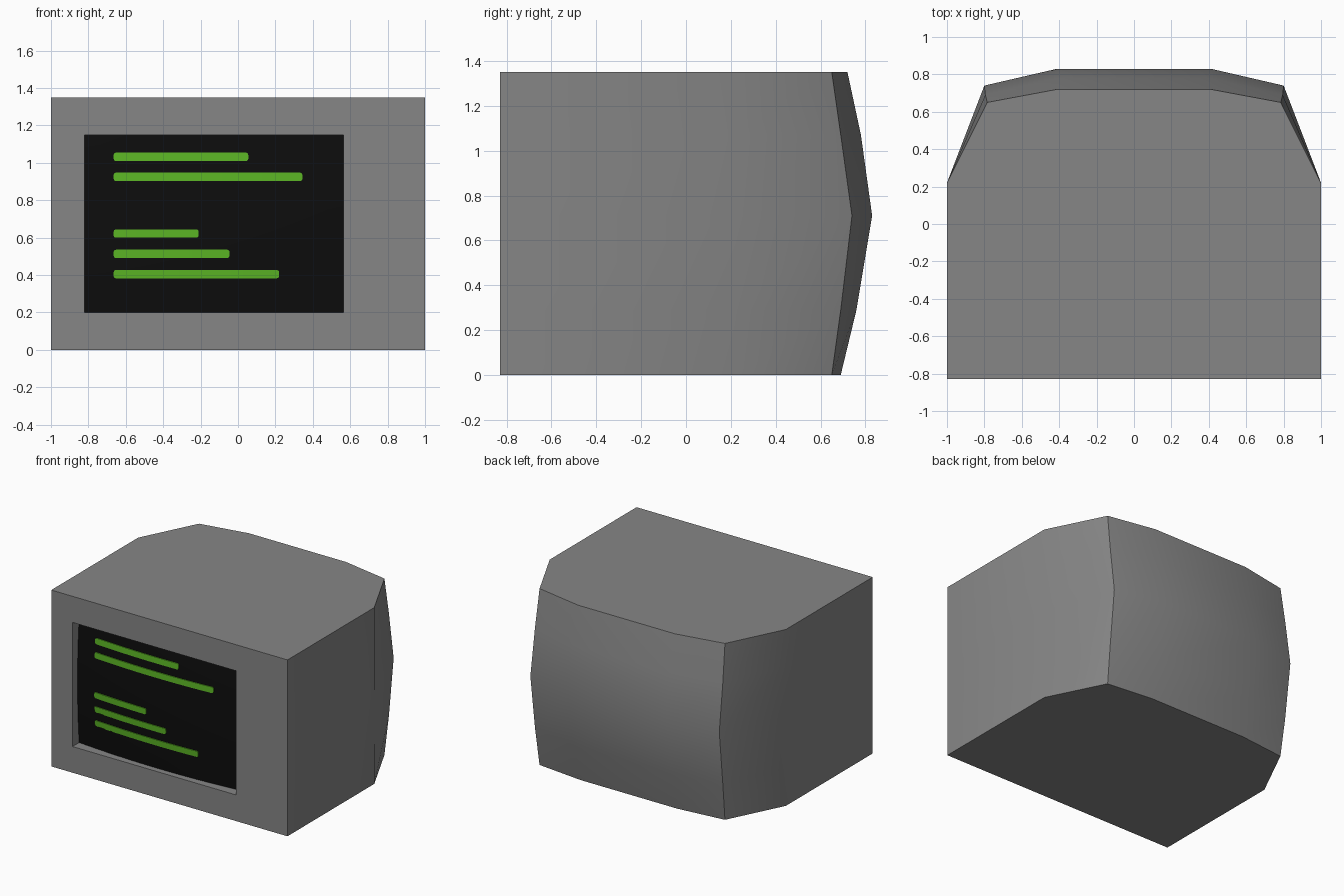
import bpy, bmesh, math

if "Cube" in bpy.data.objects:
    bpy.data.objects.remove(bpy.data.objects["Cube"])

def material(name, rgb):
    m = bpy.data.materials.new(name)
    m.diffuse_color = (*rgb, 1)
    m.use_nodes = True
    m.node_tree.nodes["Principled BSDF"].inputs["Base Color"].default_value = m.diffuse_color
    return m

GREY = material("grey casing", (0.24, 0.24, 0.24))
BLACK = material("black screen", (0.004, 0.004, 0.004))
GREEN = material("green text", (0.105, 0.46, 0.018))

def finish(name, bm, mat, recalc=True):
    if recalc:
        bmesh.ops.recalc_face_normals(bm, faces=bm.faces)
    me = bpy.data.meshes.new(name)
    bm.to_mesh(me)
    bm.free()
    me.materials.append(mat)
    ob = bpy.data.objects.new(name, me)
    bpy.context.collection.objects.link(ob)
    bpy.ops.object.select_all(action='DESELECT')
    ob.select_set(True)
    bpy.context.view_layer.objects.active = ob
    bpy.ops.object.shade_smooth_by_angle(angle=math.radians(30))
    return ob

# Screen opening and bulging glass depth
FRONT = -0.83
X0, X1, Z0, Z1 = -0.82, 0.565, 0.20, 1.15

def glass_y(x, z):
    u = (2 * x - X0 - X1) / (X1 - X0)
    v = (2 * z - Z0 - Z1) / (Z1 - Z0)
    return FRONT + 0.025 + 0.035 * u * u + 0.02 * v * v

# Casing: horizontal outlines stacked by height, (z, corner x, corner y, middle y)
ROWS = [(0, .785, .65, .69), (.29, .795, .69, .76), (.71, .80, .74, .83),
        (1.07, .795, .69, .78), (1.35, .785, .65, .72)]
bm = bmesh.new()
rings = []
for z, cx, cy, my in ROWS:
    half = [(1, FRONT), (1, .22), (cx, cy), (.41, my)]
    pts = half + [(-x, y) for x, y in reversed(half)]
    rings.append([bm.verts.new((x, y, z)) for x, y in pts])
for a, b in zip(rings, rings[1:]):
    for i in range(7):
        bm.faces.new((a[i], a[i + 1], b[i + 1], b[i]))
bm.faces.new(rings[0])
bm.faces.new(rings[-1])

# Front frame and recess walls
corners = [(X0, Z0), (X1, Z0), (X1, Z1), (X0, Z1)]
rim = [bm.verts.new((x, FRONT, z)) for x, z in corners]
deep = [bm.verts.new((x, FRONT + 0.1, z)) for x, z in corners]
right = [r[0] for r in rings]
left = [r[-1] for r in rings]
bm.faces.new((left[0], right[0], rim[1], rim[0]))
bm.faces.new((left[-1], right[-1], rim[2], rim[3]))
bm.faces.new(right + [rim[2], rim[1]])
bm.faces.new(left + [rim[3], rim[0]])
for i in range(4):
    j = (i + 1) % 4
    bm.faces.new((rim[i], rim[j], deep[j], deep[i]))
bm.faces.new(deep)
finish("casing", bm, GREY)

# Curved screen glass
bm = bmesh.new()
NX, NZ = 16, 12
grid = []
for k in range(NZ + 1):
    z = Z0 + (Z1 - Z0) * k / NZ
    xs = [X0 + (X1 - X0) * i / NX for i in range(NX + 1)]
    grid.append([bm.verts.new((x, glass_y(x, z), z)) for x in xs])
for a, b in zip(grid, grid[1:]):
    for i in range(NX):
        bm.faces.new((a[i], a[i + 1], b[i + 1], b[i]))
finish("screen", bm, BLACK, recalc=False)

# Lines of text: thin plates with rounded ends that follow the glass
START, HALF, R = -0.665, 0.0225, 0.012
for n, (end, zc) in enumerate([(.055, 1.032), (.345, .925), (-.21, .622),
                               (-.045, .513), (.22, .405)]):
    bm = bmesh.new()
    ends = [(0, HALF - R), (R * .3, HALF - R * .3), (R, HALF)]
    cols = [(START + d, h) for d, h in ends]
    cols += [(START + (end - START) * i / 12, HALF) for i in range(1, 12)]
    cols += [(end - d, h) for d, h in reversed(ends)]
    sections = []
    for x, h in cols:
        lo, hi = zc - h, zc + h
        sections.append([bm.verts.new((x, glass_y(x, z) + o, z)) for z, o in
                         ((lo, -.007), (hi, -.007), (hi, .002), (lo, .002))])
    for a, b in zip(sections, sections[1:]):
        for i in range(4):
            j = (i + 1) % 4
            bm.faces.new((a[i], a[j], b[j], b[i]))
    bm.faces.new(sections[0])
    bm.faces.new(sections[-1])
    finish(f"text_line_{n + 1}", bm, GREEN)
